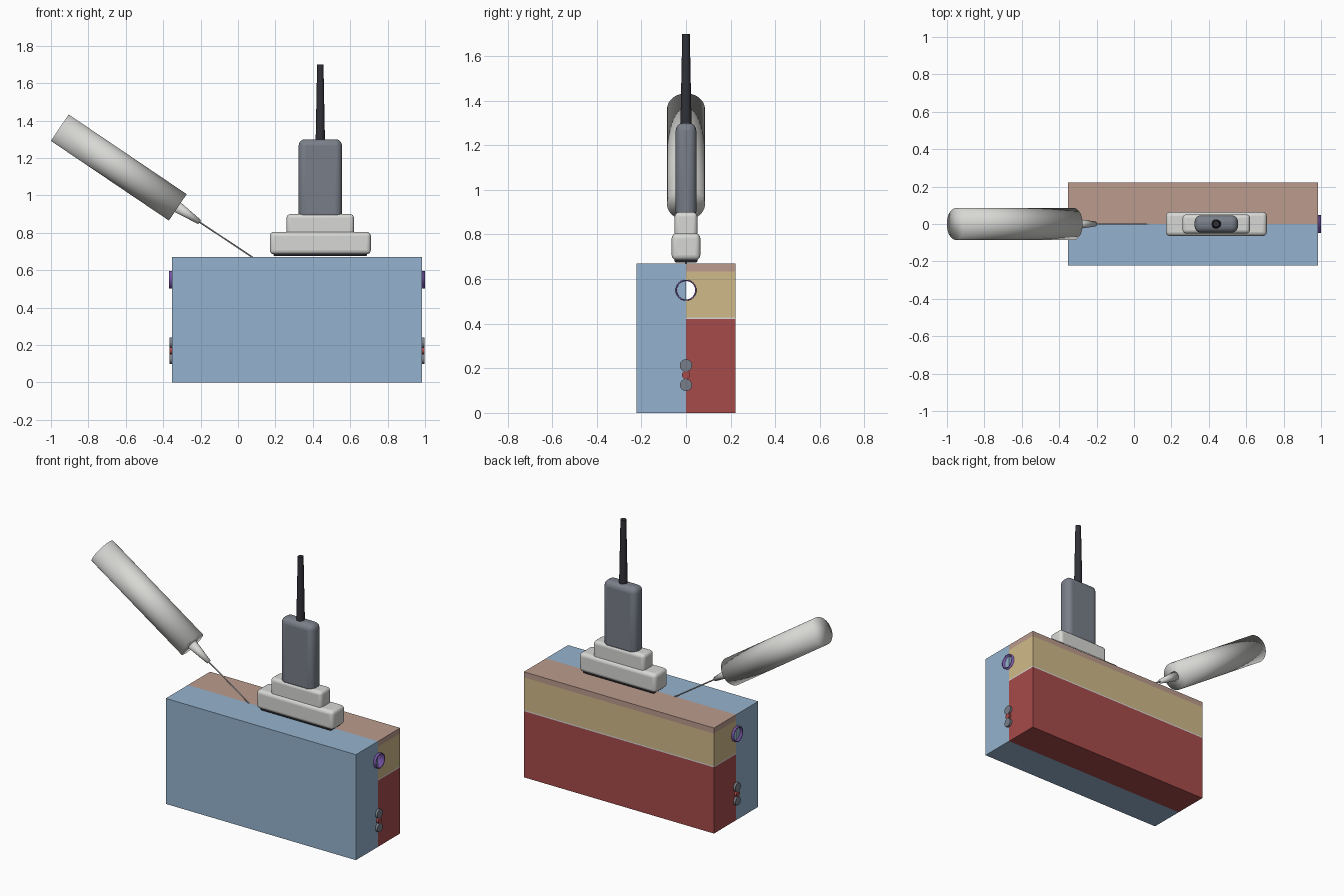
import bpy
from math import pi
from mathutils import Vector

if "Cube" in bpy.data.objects:
    bpy.data.objects.remove(bpy.data.objects["Cube"])


def mat(name, col):
    m = bpy.data.materials.new(name)
    m.diffuse_color = (*col, 1)
    m.use_nodes = True
    m.node_tree.nodes["Principled BSDF"].inputs["Base Color"].default_value = m.diffuse_color
    return m


GEL = mat("gel_blue", (0.30, 0.45, 0.62))
SKIN = mat("skin_pink", (0.50, 0.33, 0.27))
FAT = mat("fat_tan", (0.63, 0.49, 0.25))
MUSCLE = mat("muscle_red", (0.39, 0.07, 0.07))
WHITE = mat("off_white", (0.68, 0.68, 0.66))
GREY = mat("slate_grey", (0.19, 0.21, 0.25))
DARK = mat("dark_rubber", (0.03, 0.03, 0.04))
PURPLE = mat("vessel_purple", (0.20, 0.10, 0.42))
STEEL = mat("needle_steel", (0.45, 0.45, 0.46))


def box(name, lo, hi, material, bevel=0.0):
    lo, hi = Vector(lo), Vector(hi)
    bpy.ops.mesh.primitive_cube_add(size=1, location=(lo + hi) / 2)
    o = bpy.context.object
    o.name = name
    o.scale = hi - lo
    bpy.ops.object.transform_apply(location=False, rotation=False, scale=True)
    o.data.materials.append(material)
    if bevel:
        b = o.modifiers.new("round", 'BEVEL')
        b.width, b.segments = bevel, 4
        bpy.ops.object.shade_smooth_by_angle()
    return o


def rod(name, a, b, r1, r2, material, sides=32, fill='NGON', soft=False):
    """Cone or cylinder running from point a to point b."""
    a, b = Vector(a), Vector(b)
    d = b - a
    bpy.ops.mesh.primitive_cone_add(
        vertices=sides, radius1=r1, radius2=r2, depth=d.length,
        end_fill_type=fill, location=(a + b) / 2,
        rotation=d.to_track_quat('Z', 'Y').to_euler())
    o = bpy.context.object
    o.name = name
    o.data.materials.append(material)
    if soft:
        bpy.ops.object.shade_smooth()
    else:
        bpy.ops.object.shade_smooth_by_angle()
    return o


# Tissue block: plain gel front half, layered back half
X0, X1, Y, TOP = -0.352, 0.984, 0.222, 0.67
CX = (X0 + X1) / 2
box("gel_half", (X0, -Y, 0), (X1, 0, TOP), GEL)
layers = [("muscle_layer", 0, 0.42, MUSCLE), ("fascia_layer", 0.42, 0.428, WHITE),
          ("fat_layer", 0.428, 0.635, FAT), ("skin_layer", 0.635, TOP, SKIN)]
parts = {n: box(n, (X0, 0, lo), (X1, Y, hi), m) for n, lo, hi, m in layers}

# Vessel: hollow tube passing through the fat layer
E0, E1, VZ = X0 - 0.016, X1 + 0.016, 0.55
cutter = rod("vessel_cutter", (E0 - 0.1, 0, VZ), (E1 + 0.1, 0, VZ), 0.045, 0.045, FAT)
cutter.hide_render = True
cutter.hide_viewport = True
cut = parts["fat_layer"].modifiers.new("vessel_hole", 'BOOLEAN')
cut.operation, cut.object, cut.solver = 'DIFFERENCE', cutter, 'EXACT'
vessel = rod("vessel", (E0, 0, VZ), (E1, 0, VZ), 0.047, 0.047, PURPLE, fill='NOTHING')
wall = vessel.modifiers.new("wall", 'SOLIDIFY')
wall.thickness, wall.offset = 0.006, -1

# Nerve bundle with a small artery between
for name, z, r, m in [("upper_nerve", 0.213, 0.028, GREY), ("artery", 0.17, 0.018, MUSCLE),
                      ("lower_nerve", 0.125, 0.027, GREY)]:
    rod(name, (E0 + 0.002, 0, z), (E1 - 0.002, 0, z), r, r, m)

# Scanning probe: stacked rounded blocks and a cable
P = 0.44
for name, w, d, lo, hi, m, bev in [
        ("probe_footprint", 0.25, 0.052, 0.675, 0.70, DARK, 0.008),
        ("probe_head", 0.27, 0.064, 0.685, 0.805, WHITE, 0.022),
        ("probe_neck", 0.18, 0.051, 0.78, 0.90, WHITE, 0.02),
        ("probe_handle", 0.116, 0.046, 0.87, 1.30, GREY, 0.034)]:
    box(name, (P - w, -d, lo), (P + w, d, hi), m, bev)
rod("probe_cable", (P, 0, 1.29), (P, 0, 1.70), 0.025, 0.017, DARK, 24)

# Syringe: barrel, tapered hub and needle along one slanted line
rod("syringe_barrel", (-0.953, 0, 1.362), (-0.322, 0, 0.936), 0.085, 0.085, WHITE, 48, soft=True)
rod("needle_hub", (-0.335, 0, 0.945), (-0.205, 0, 0.857), 0.032, 0.013, WHITE, 24, soft=True)
rod("needle", (-0.21, 0, 0.860), (0.11, 0, 0.648), 0.004, 0.004, STEEL, 12)
